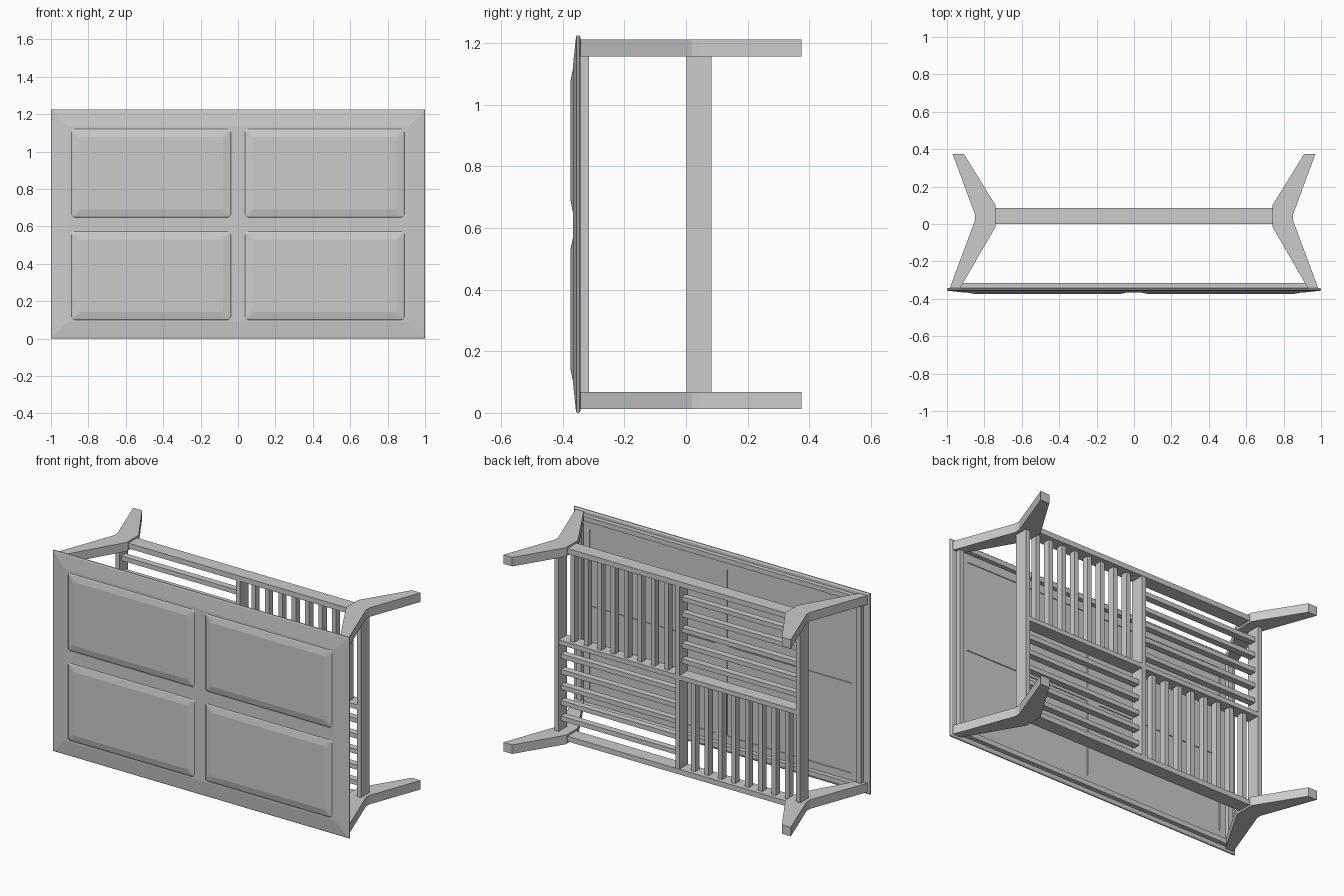
import bpy, bmesh, math

if "Cube" in bpy.data.objects:
    bpy.data.objects.remove(bpy.data.objects["Cube"])

TOP_Z = 1.225          # model height (table lies on its side)
MID_Z = TOP_Z / 2


def finish(bm, name):
    bmesh.ops.recalc_face_normals(bm, faces=bm.faces)
    me = bpy.data.meshes.new(name)
    bm.to_mesh(me)
    bm.free()
    ob = bpy.data.objects.new(name, me)
    bpy.context.collection.objects.link(ob)
    return ob


def add_box(bm, x0, x1, y0, y1, z0, z1):
    res = bmesh.ops.create_cube(bm, size=1)
    for v in res["verts"]:
        v.co = ((x0 + x1) / 2 + v.co.x * (x1 - x0),
                (y0 + y1) / 2 + v.co.y * (y1 - y0),
                (z0 + z1) / 2 + v.co.z * (z1 - z0))


def outline(x0, x1, z0, z1, inset, r):
    """Rectangle in x/z, optionally with rounded corners."""
    x0, x1, z0, z1 = x0 + inset, x1 - inset, z0 + inset, z1 - inset
    if r == 0:
        return [(x1, z1), (x0, z1), (x0, z0), (x1, z0)]
    pts = []
    for i, (cx, cz) in enumerate([(x1 - r, z1 - r), (x0 + r, z1 - r),
                                  (x0 + r, z0 + r), (x1 - r, z0 + r)]):
        for k in range(5):
            a = math.radians(90 * i + 22.5 * k)
            pts.append((cx + r * math.cos(a), cz + r * math.sin(a)))
    return pts


def add_loft(bm, rect, rings, r=0):
    """Stack of inset outlines: rings are (inset, y)."""
    loops = [[bm.verts.new((x, y, z)) for x, z in outline(*rect, inset, r)]
             for inset, y in rings]
    n = len(loops[0])
    for a, b in zip(loops, loops[1:]):
        for i in range(n):
            bm.faces.new((a[i], a[(i + 1) % n], b[(i + 1) % n], b[i]))
    bm.faces.new(loops[0])
    bm.faces.new(loops[-1])


PANELS = [(xa, xb, za, zb) for xa, xb in ((-0.89, -0.038), (0.038, 0.89))
          for za, zb in ((0.10, 0.572), (0.648, 1.12))]

# Table top frame with bevelled border
bm = bmesh.new()
add_loft(bm, (-1, 1, 0, TOP_Z),
         [(0.008, -0.342), (0, -0.347), (0, -0.354), (0.005, -0.357), (0.09, -0.366)])
top_frame = finish(bm, "top_frame")

# Four rounded openings cut through the frame
bm = bmesh.new()
for rect in PANELS:
    add_loft(bm, rect, [(0, -0.32), (0, -0.40)], 0.014)
cutter = finish(bm, "panel_cutter")
cutter.hide_render = True
cutter.display_type = 'WIRE'
mod = top_frame.modifiers.new("openings", 'BOOLEAN')
mod.operation = 'DIFFERENCE'
mod.solver = 'EXACT'
mod.object = cutter

# Raised panels filling the openings
for i, rect in enumerate(PANELS):
    bm = bmesh.new()
    add_loft(bm, rect, [(-0.001, -0.347), (-0.001, -0.362), (0.006, -0.3675),
                        (0.042, -0.375)], 0.014)
    finish(bm, f"top_panel_{i + 1}")

# Bent legs: one side profile, extruded and mirrored to four corners
LEG = [(0.97, 0.375), (0.91, 0.375), (0.74, 0.10), (0.74, -0.015), (0.93, -0.343),
       (0.985, -0.343), (0.85, 0.02), (0.85, 0.05)]
for side, sx in (("left", -1), ("right", 1)):
    for level, z0 in (("lower", 0.013), ("upper", 1.157)):
        bm = bmesh.new()
        face = bm.faces.new([bm.verts.new((sx * x, y, z0)) for x, y in LEG])
        ext = bmesh.ops.extrude_face_region(bm, geom=[face])
        for v in ext["geom"]:
            if isinstance(v, bmesh.types.BMVert):
                v.co.z += 0.055
        finish(bm, f"{side}_{level}_leg")

# Rails under the top
bm = bmesh.new()
for z in (0.04, TOP_Z - 0.04):
    add_box(bm, -0.94, 0.94, -0.343, -0.315, z - 0.015, z + 0.015)
for x in (-0.945, 0.945):
    add_box(bm, x - 0.015, x + 0.015, -0.343, -0.315, 0.05, TOP_Z - 0.05)
finish(bm, "top_rails")

# Shelf frame: long rails, end rails and centre cross
bm = bmesh.new()
for z in (0.04, TOP_Z - 0.04):
    add_box(bm, -0.80, 0.80, 0, 0.085, z - 0.016, z + 0.016)
for x in (-0.815, 0, 0.815):
    add_box(bm, x - 0.014, x + 0.014, 0.001, 0.083, 0.05, TOP_Z - 0.05)
for x0, x1 in ((-0.805, -0.01), (0.01, 0.805)):
    add_box(bm, x0, x1, 0.002, 0.082, MID_Z - 0.014, MID_Z + 0.014)
finish(bm, "shelf_frame")

# Shelf slats: direction alternates between the four quarters
bm = bmesh.new()
Y0, Y1, W = 0.02, 0.06, 0.014
for sx, z0, z1 in ((1, MID_Z, TOP_Z - 0.045), (-1, 0.045, MID_Z)):
    for i in range(1, 9):
        x = sx * 0.815 * i / 9
        add_box(bm, x - W, x + W, Y0, Y1, z0, z1)
for sx, z0, z1 in ((-1, MID_Z, TOP_Z - 0.045), (1, 0.045, MID_Z)):
    xa, xb = sorted((0, sx * 0.81))
    for i in range(1, 6):
        z = z0 + (z1 - z0) * i / 6
        add_box(bm, xa, xb, Y0, Y1, z - W, z + W)
finish(bm, "shelf_slats")
